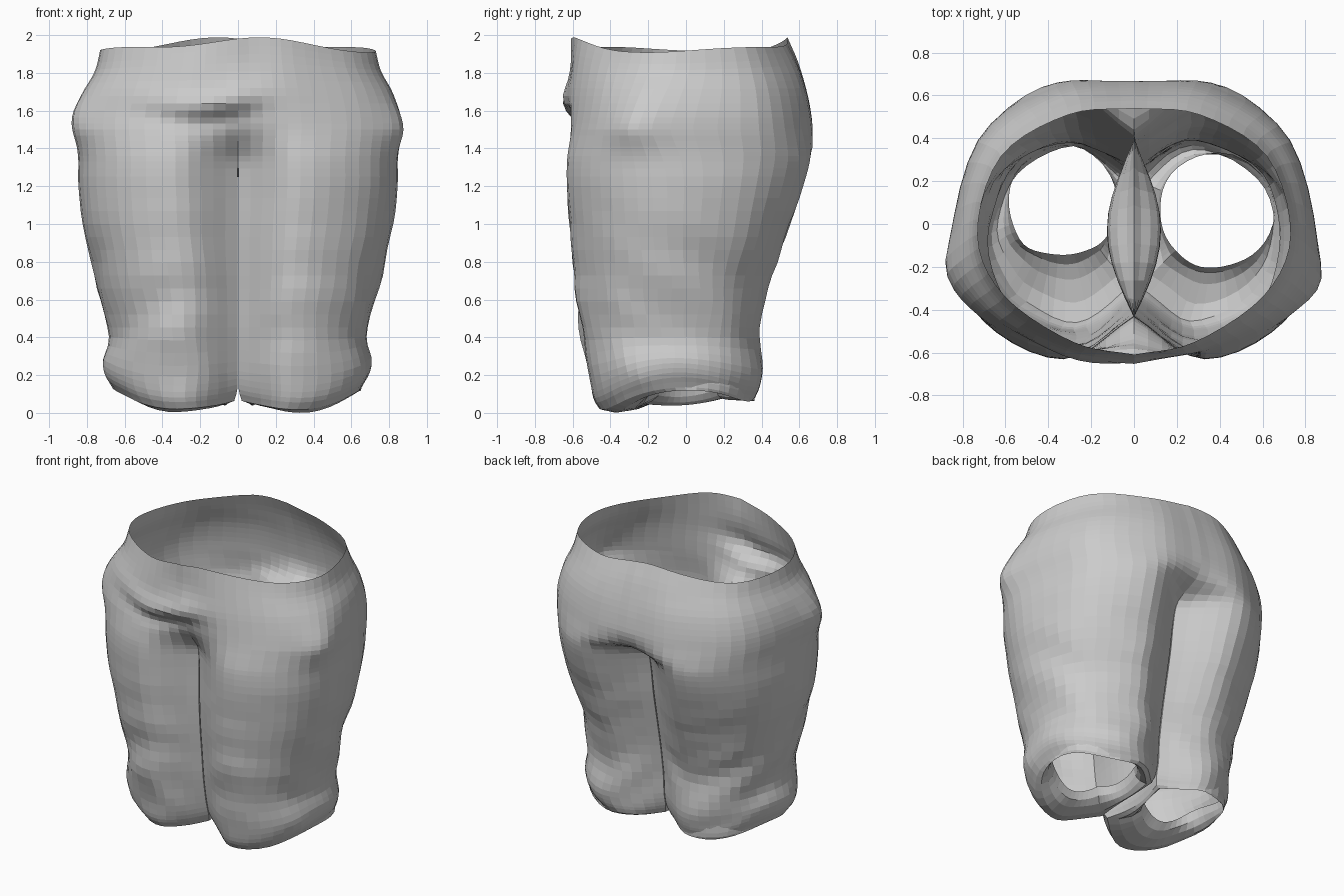
import bpy, bmesh, math
from mathutils import Vector, noise

if "Cube" in bpy.data.objects:
    bpy.data.objects.remove(bpy.data.objects["Cube"])

# Cross-section rows from waist to hem:
# z, outer x, front y, back y, side y, seam x, seam front y, seam back y, inner bulge, sag
ROWS = [
    (1.97, .73, -.55, .51, -.05, 0, -.61, .54, 0, 0),
    (1.85, .755, -.57, .56, -.06, 0, -.61, .595, 0, 0),
    (1.72, .81, -.585, .605, -.10, 0, -.625, .635, 0, 0),
    (1.60, .85, -.595, .63, -.15, 0, -.61, .66, 0, 0),
    (1.50, .86, -.605, .645, -.18, 0, -.56, .665, 0, 0),
    (1.41, .85, -.62, .66, -.15, 0, -.49, .61, 0, 0),
    (1.33, .845, -.63, .655, -.12, 0, -.44, .44, 0, .08),   # crotch
    (1.20, .845, -.63, .62, -.10, .002, -.43, .39, .11, .03),
    (1.00, .82, -.615, .55, -.10, .003, -.43, .36, .12, 0),
    (.80, .77, -.60, .475, -.08, .003, -.42, .32, .09, 0),
    (.60, .73, -.575, .415, -.07, .003, -.40, .28, .06, 0),
    (.40, .695, -.55, .395, -.07, .003, -.38, .25, .035, 0),
    (.21, .72, -.52, .40, -.06, .003, -.35, .24, .03, 0),
    (.10, .705, -.49, .385, -.06, .004, -.32, .22, .03, 0),
    (.04, .66, -.45, .365, -.05, .02, -.29, .20, .03, 0),
]
CROTCH, SUB, N_OUT, N_IN = 6, 3, 30, 10


def catmull(pts, t):
    """Smooth curve through tuples; t counts control points."""
    i = min(int(t), len(pts) - 2)
    f = t - i
    p1, p2 = pts[i], pts[i + 1]
    p0 = pts[i - 1] if i else [2 * a - b for a, b in zip(p1, p2)]
    p3 = pts[i + 2] if i + 2 < len(pts) else [2 * b - a for a, b in zip(p1, p2)]
    return [.5 * (2 * b + (c - a) * f + (2 * a - 5 * b + 4 * c - d) * f * f
                  + (3 * b - a - 3 * c + d) * f ** 3)
            for a, b, c, d in zip(p0, p1, p2, p3)]


def rim_lift(x, y):
    """Wavy height of the hem edge."""
    dx, dy = (x - .33) / .35, (y + .1) / .45
    return .13 * max(dx, 0) ** 2 + .06 * max(-dx, 0) ** 2 + .06 * max(dy, 0) ** 2


def gauss(d, r):
    return math.exp(-(d / r) ** 2)


def ring(row, closed):
    z, xo, yf, yb, ym, xi, fc, bc, bulge, sag = row
    k = min(max((2 - z) / .5, 0), 1)
    ctrl = [(xi, fc), (.39 * xo, yf), (.83 * xo, yf * (.6 + .12 * k)), (xo, ym),
            (.85 * xo, yb * (.62 - .02 * k)), (.42 * xo, yb), (xi, bc)]
    pts = []
    for i in range(N_OUT + 1):
        x, y = catmull(ctrl, 6 * i / N_OUT)
        if i in (0, N_OUT):
            x = xi
        h = z - max(0, (z - 1.7) / .27) * .06 * (x / .73) ** 2
        pts.append(Vector((max(x, xi), y, h)))
    if closed:
        for i in range(1, N_IN):
            s = i / N_IN
            b = math.sin(math.pi * s)
            pts.append(Vector((xi + bulge * b, bc + (fc - bc) * s, z - sag * b)))
    fall = max(0, min(1, (.45 - z) / .4))
    for p in pts:
        p.z += fall * rim_lift(p.x, p.y)
    return pts


def half(bm, side):
    """One leg with its half of the seat."""
    rings = []
    for n in range((len(ROWS) - 1) * SUB + 1):
        row = catmull(ROWS, n / SUB)
        if n <= CROTCH * SUB:
            row[5] = row[8] = 0
        else:
            row[5] = max(row[5], .0015)
        rings.append(ring(row, n >= CROTCH * SUB))
    # turned-in hem around the leg opening
    centre = Vector((.39, .06)) if side > 0 else Vector((.34, .11))
    rim = rings[-1]
    for t, up in ((.3, -.015), (.65, .0), (.88, .03), (1, .08)):
        loop = []
        for p in rim:
            d = (p.xy - centre).normalized() * .262
            q = p.xy.lerp(centre + d, t)
            loop.append(Vector((q.x, q.y, p.z + up)))
        rings.append(loop)
    grid = [[bm.verts.new((p.x * side, p.y, p.z)) for p in r] for r in rings]
    for a, b in zip(grid, grid[1:]):
        count = len(a) if len(a) > N_OUT + 1 else N_OUT
        for i in range(count):
            j = (i + 1) % len(a)
            quad = [a[i], a[j], b[j], b[i]]
            bm.faces.new(quad if side > 0 else quad[::-1])


bm = bmesh.new()
half(bm, 1)
half(bm, -1)
bmesh.ops.remove_doubles(bm, verts=bm.verts, dist=.0008)

for v in bm.verts:
    x, y, z = v.co
    # belly fold across the front left, fading toward the hip
    if y < -.3:
        w = 1 / (1 + math.exp((x - .08) * 16)) * gauss(min(x + .05, 0), .4)
        mid = 1.66 + .03 * math.sin(7 * x)
        v.co.y += w * (-.04 * gauss(z - mid, .07) + .025 * gauss(z - mid + .09, .05))
    # hip creases
    for hx, hy, hz in ((.86, -.28, 1.5), (-.86, -.2, 1.57)):
        v.co.x += math.copysign(.025, hx) * gauss((v.co - Vector((hx, hy, hz))).length, .12)
    # uneven waist edge
    v.co.z += max(0, z - 1.8) / .17 * .02 * math.sin(4 * math.atan2(y, x) + .6)
    # cloth wrinkles, stronger low on the legs
    amp = .028 * min(1, max(0, 1.2 - z) / .6) * min(1, max(0, abs(x) - .02) / .15)
    n = noise.noise_vector(Vector((x * 2.6, y * 2.6, z * 5 + y * 3)))
    v.co.x += amp * n.x
    v.co.y += amp * n.y
    if z < .4:
        v.co.z += .3 * amp * n.z

# settle on the ground
low = min(v.co.z for v in bm.verts)
for v in bm.verts:
    v.co.z -= low * max(0, 1 - v.co.z)

mesh = bpy.data.meshes.new("shorts")
bm.to_mesh(mesh)
bm.free()
shorts = bpy.data.objects.new("shorts", mesh)
bpy.context.collection.objects.link(shorts)
